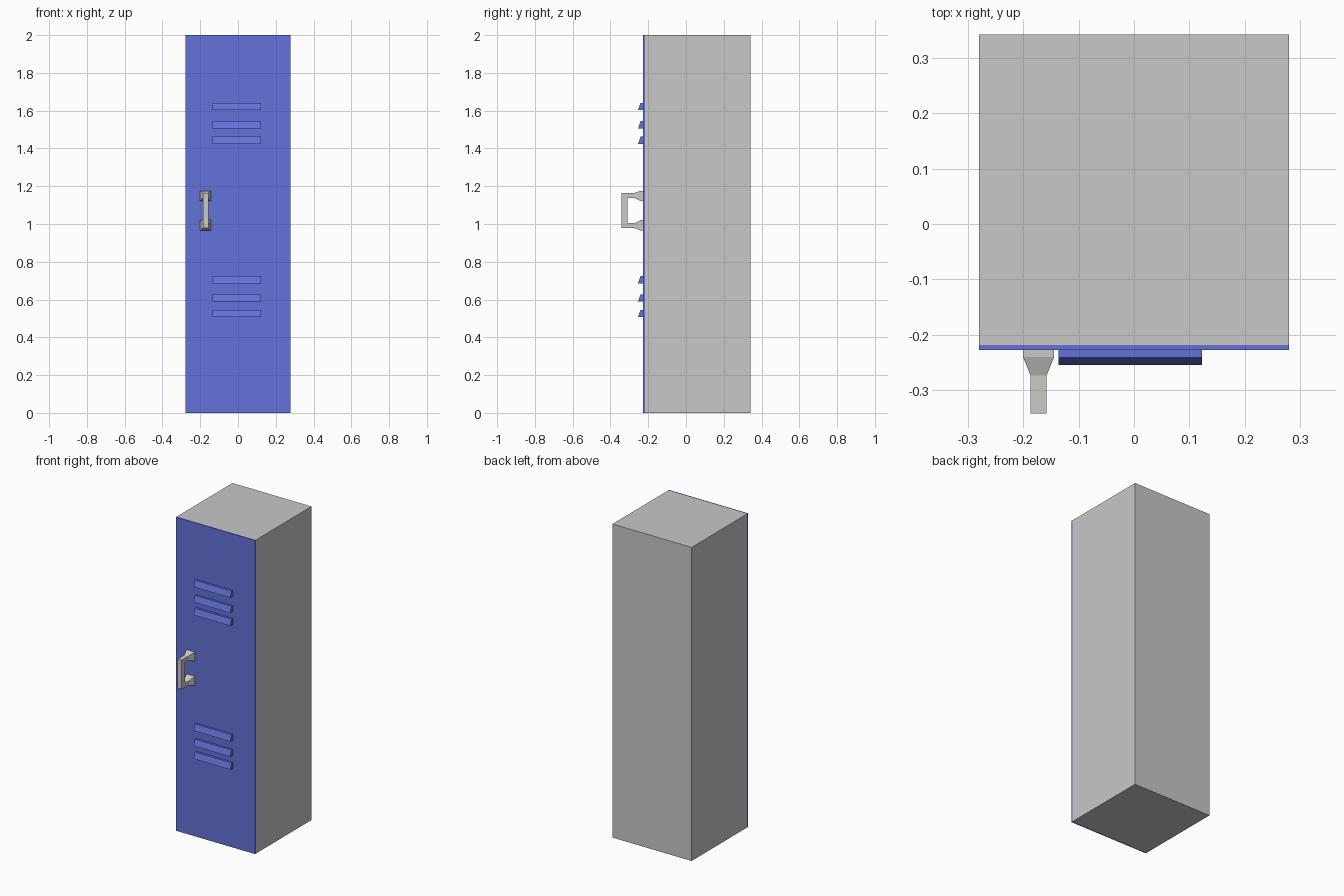
import bpy
import bmesh

cube = bpy.data.objects.get("Cube")
if cube:
    bpy.data.objects.remove(cube, do_unlink=True)


def material(name, rgb):
    mat = bpy.data.materials.new(name)
    mat.use_nodes = True
    colour = (*rgb, 1)
    mat.diffuse_color = colour
    mat.node_tree.nodes["Principled BSDF"].inputs["Base Color"].default_value = colour
    return mat


def loft(name, rings, mat):
    """Join matching rings of points into a closed solid."""
    bm = bmesh.new()
    loops = [[bm.verts.new(p) for p in ring] for ring in rings]
    for a, b in zip(loops, loops[1:]):
        for i in range(len(a)):
            j = (i + 1) % len(a)
            bm.faces.new((a[i], a[j], b[j], b[i]))
    bm.faces.new(loops[0])
    bm.faces.new(loops[-1])
    bmesh.ops.recalc_face_normals(bm, faces=bm.faces)
    mesh = bpy.data.meshes.new(name)
    bm.to_mesh(mesh)
    bm.free()
    mesh.materials.append(mat)
    obj = bpy.data.objects.new(name, mesh)
    bpy.context.collection.objects.link(obj)
    return obj


def extrude_x(name, profile, x0, x1, mat):
    """Solid from a (y, z) profile stretched between two x positions."""
    return loft(name, [[(x, y, z) for y, z in profile] for x in (x0, x1)], mat)


def slab(y0, y1, z0, z1):
    return [(y0, z0), (y1, z0), (y1, z1), (y0, z1)]


grey = material("cabinet grey", (0.58, 0.58, 0.58))
blue = material("door blue", (0.125, 0.17, 0.70))
metal = material("handle grey", (0.60, 0.59, 0.56))

HALF_WIDTH = 0.279
DOOR_FRONT = -0.227
DOOR_BACK = -0.218

# Cabinet and door
extrude_x("cabinet", slab(DOOR_BACK, 0.342, 0, 2), -HALF_WIDTH, HALF_WIDTH, grey)
extrude_x("door", slab(DOOR_FRONT, DOOR_BACK, 0, 2), -HALF_WIDTH, HALF_WIDTH, blue)

# Two banks of sloped vent louvres
for bank, drop in (("upper", 0), ("lower", 0.917)):
    for n, top in enumerate((1.641, 1.544, 1.462), 1):
        z = top - drop
        profile = [(DOOR_FRONT, z), (-0.241, z), (-0.254, z - 0.038), (DOOR_FRONT, z - 0.038)]
        extrude_x(f"{bank}_louvre_{n}", profile, -0.136, 0.123, blue)

# Handle: flared feet leading into a square grip, mirrored about its middle
HANDLE_X, HANDLE_Z = -0.172, 1.071
# Each section: outer y, outer height, inner y, inner height, half width
half = [
    (DOOR_FRONT, 0.105, DOOR_FRONT, 0.050, 0.028),
    (-0.240, 0.105, -0.240, 0.050, 0.028),
    (-0.273, 0.093, -0.273, 0.067, 0.0145),
    (-0.342, 0.093, -0.310, 0.067, 0.0145),
]
rings = []
for side, sections in ((1, half), (-1, half[::-1])):
    for yo, zo, yi, zi, w in sections:
        outer, inner = HANDLE_Z + side * zo, HANDLE_Z + side * zi
        rings.append([(HANDLE_X - w, yo, outer), (HANDLE_X + w, yo, outer),
                      (HANDLE_X + w, yi, inner), (HANDLE_X - w, yi, inner)])
loft("handle", rings, metal)
